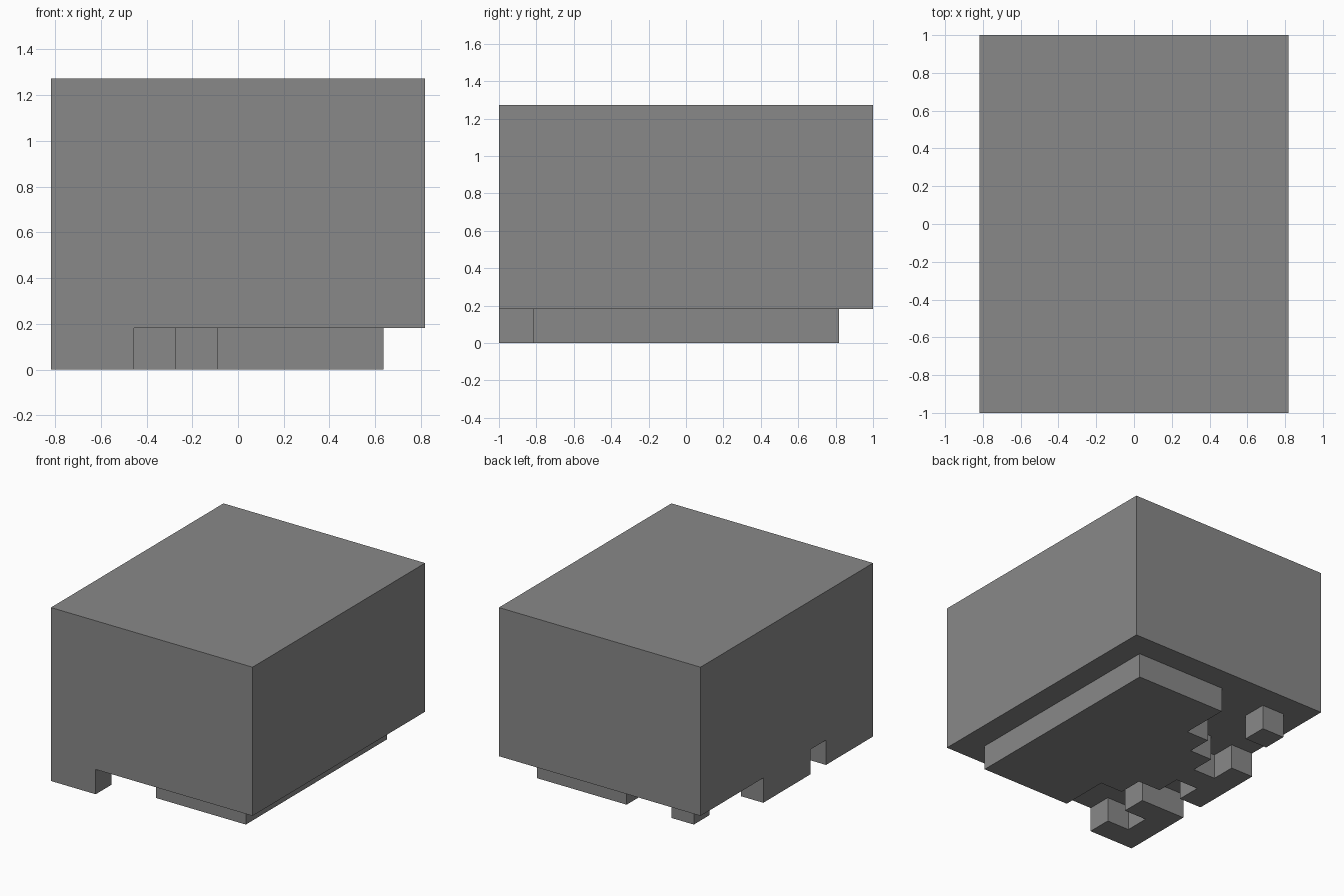
import bpy
import bmesh

CELL = 2 / 11          # everything sits on a 9 x 11 x 7 block grid
COLS, ROWS = 9, 11

old = bpy.data.objects.get("Cube")
if old:
    bpy.data.objects.remove(old, do_unlink=True)

# Single plain grey
grey = bpy.data.materials.new("plain_grey")
grey.use_nodes = True
colour = (0.25, 0.25, 0.25, 1)
grey.diffuse_color = colour
grey.node_tree.nodes["Principled BSDF"].inputs["Base Color"].default_value = colour


def prism(name, outline, bottom, top):
    """Extrude an outline given in (column, row) grid steps from the back left corner."""
    bm = bmesh.new()
    verts = [bm.verts.new(((COLS / 2 - c) * CELL, (ROWS / 2 - r) * CELL, bottom * CELL))
             for c, r in outline]
    base = bm.faces.new(verts)
    side = bmesh.ops.extrude_face_region(bm, geom=[base])
    moved = [g for g in side["geom"] if isinstance(g, bmesh.types.BMVert)]
    bmesh.ops.translate(bm, verts=moved, vec=(0, 0, (top - bottom) * CELL))
    bmesh.ops.recalc_face_normals(bm, faces=bm.faces)
    mesh = bpy.data.meshes.new(name)
    bm.to_mesh(mesh)
    bm.free()
    mesh.materials.append(grey)
    obj = bpy.data.objects.new(name, mesh)
    bpy.context.collection.objects.link(obj)
    return obj


def rect(c0, r0, c1, r1):
    return [(c0, r0), (c1, r0), (c1, r1), (c0, r1)]


# Main block
prism("main_block", rect(0, 0, COLS, ROWS), 1, 7)

# Feet run slightly up into the block
FOOT_TOP = 1.1

# Stepped base, with a hooked end on the right side, mirrored front to back
half = [(1, 1), (5, 1), (5, 3), (6, 3), (6, 4), (7, 4), (7, 5), (8, 5), (8, 4), (9, 4)]
prism("stepped_base", half + [(c, ROWS - r) for c, r in reversed(half)], 0, FOOT_TOP)

# C-shaped foot at the front right corner
prism("corner_foot", [(7, 8), (9, 8), (9, 11), (7, 11), (7, 10), (8, 10), (8, 9), (7, 9)],
      0, FOOT_TOP)

# Single cube foot near the back right corner
prism("cube_foot", rect(7, 1, 8, 2), 0, FOOT_TOP)
